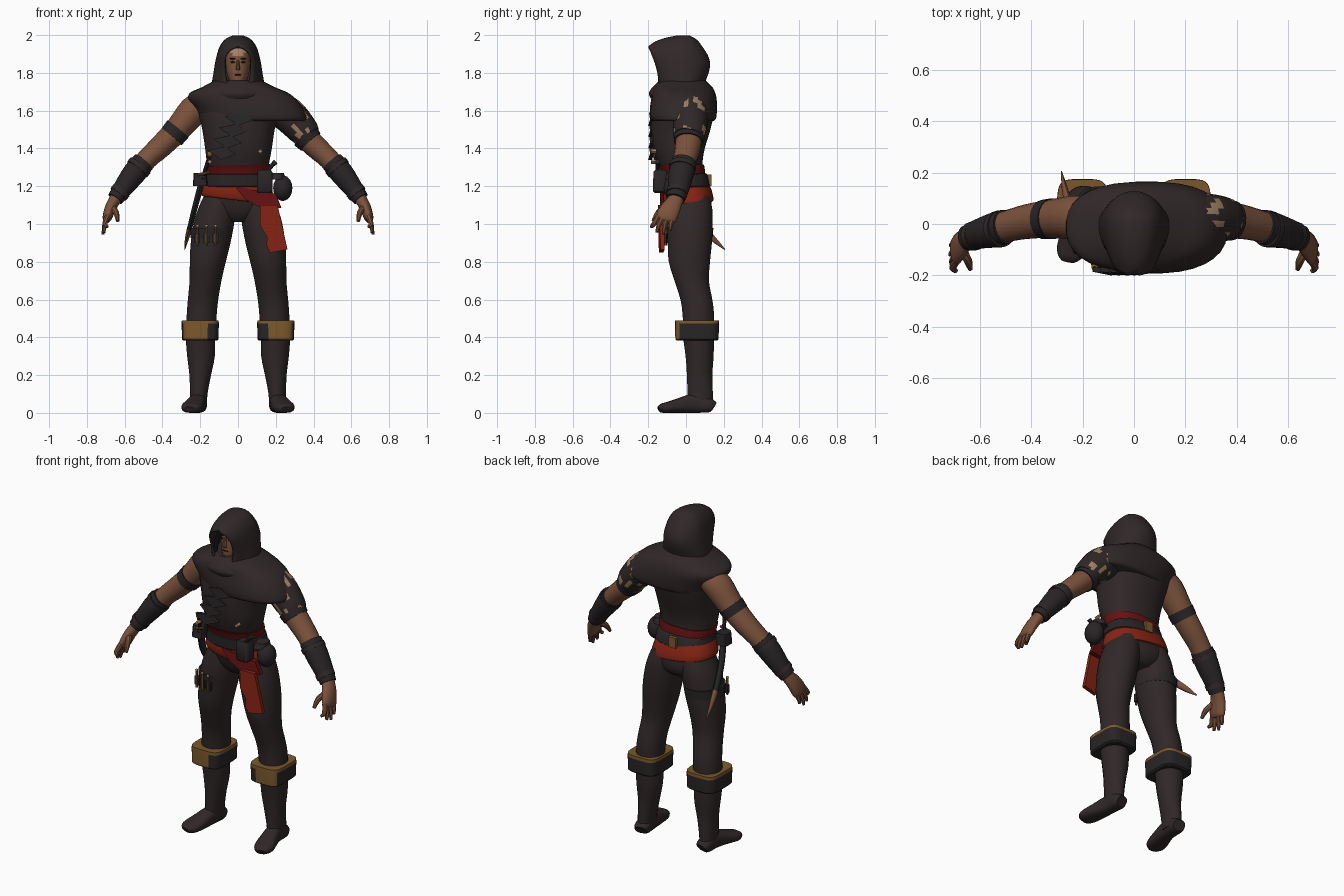
import bpy, bmesh, math
from mathutils import Vector

def mat(name, r, g, b):
    m = bpy.data.materials.new(name)
    m.diffuse_color = (r, g, b, 1)
    return m

CLOTH = mat("dark cloth", .030, .021, .021)
LEATHER = mat("dark leather", .022, .018, .019)
SKIN = mat("skin", .20, .085, .045)
RED = mat("red sash", .25, .018, .007)
DEEP = mat("deep red", .13, .006, .006)
GOLD = mat("old gold", .20, .10, .025)
TAN = mat("tan", .36, .22, .13)
HAIR = mat("dark hair", .014, .009, .008)

def finish(name, bm, mats, angle=40):
    bmesh.ops.recalc_face_normals(bm, faces=bm.faces)
    me = bpy.data.meshes.new(name)
    bm.to_mesh(me)
    bm.free()
    for m in mats:
        me.materials.append(m)
    ob = bpy.data.objects.new(name, me)
    bpy.context.collection.objects.link(ob)
    bpy.ops.object.select_all(action='DESELECT')
    ob.select_set(True)
    bpy.context.view_layer.objects.active = ob
    bpy.ops.object.shade_smooth_by_angle(angle=math.radians(angle))
    return ob

def smooth_rows(rows, k):
    """Catmull-Rom subdivision of the section list."""
    out = []
    for i in range(len(rows) - 1):
        p0, p1, p2, p3 = (rows[min(max(i + j, 0), len(rows) - 1)] for j in (-1, 0, 1, 2))
        for s in range(k):
            t = s / k
            out.append([.5 * (2*b + (c - a)*t + (2*a - 5*b + 4*c - d)*t*t + (3*b - a - 3*c + d)*t**3)
                        for a, b, c, d in zip(p0, p1, p2, p3)])
    return out + [list(rows[-1])]

def loft(name, rows, m, ref=None, n=20, e=2.0, k=3, tilt=0, side=1, rule=None, angle=40):
    """Rows are x, y, z, radius a, radius b; ref gives the b axis of rings along the path."""
    mats = m if isinstance(m, list) else [m]
    rows = smooth_rows(rows, k) if k > 1 else rows
    rows = [(side * r[0], *r[1:]) for r in rows]
    pts = [Vector(r[:3]) for r in rows]
    bm, rings = bmesh.new(), []
    for i, r in enumerate(rows):
        if ref:
            t = (pts[min(i + 1, len(pts) - 1)] - pts[max(i - 1, 0)]).normalized()
            v = Vector(ref)
            v = (v - t * v.dot(t)).normalized()
            u = t.cross(v)
        else:
            u, v = Vector((1, 0, 0)), Vector((0, 1, 0))
        ring = []
        for j in range(n):
            a = 2 * math.pi * (j + .5) / n
            c, s = math.cos(a), math.sin(a)
            p = pts[i] + u * math.copysign(abs(c)**(2/e), c) * r[3] + v * math.copysign(abs(s)**(2/e), s) * r[4]
            p.z += tilt * p.x
            ring.append(bm.verts.new(p))
        rings.append(ring)
    for a, b in zip(rings, rings[1:]):
        for j in range(n):
            bm.faces.new((a[j], a[(j+1) % n], b[(j+1) % n], b[j]))
    bm.faces.new(rings[0])
    bm.faces.new(rings[-1])
    if rule:
        bm.normal_update()
        for f in bm.faces:
            f.material_index = rule(f.calc_center_median())
    return finish(name, bm, mats, angle)

def spans(rows):
    """z, x min, x max, y front, y back -> loft rows."""
    return [((a + b)/2, (c + d)/2, z, (b - a)/2, (d - c)/2) for z, a, b, c, d in rows]

def plate(name, outline, depth, m):
    """Flat slab from front outline points, pushed back along y."""
    bm = bmesh.new()
    f = bm.faces.new([bm.verts.new(p) for p in outline])
    r = bmesh.ops.extrude_face_region(bm, geom=[f])
    bmesh.ops.translate(bm, vec=(0, depth, 0), verts=[v for v in r['geom'] if isinstance(v, bmesh.types.BMVert)])
    return finish(name, bm, [m], 20)

def blob(name, c, r, m, n=12):
    rows = [(c[0], c[1], c[2] - r[2]*math.cos(a), r[0]*math.sin(a), r[1]*math.sin(a))
            for a in [math.pi * (.04 + .92*i/8) for i in range(9)]]
    return loft(name, rows, m, n=n, k=1)

# torso and trousers seat
loft("tunic", spans([(1.24, -.15, .15, -.12, .095), (1.32, -.165, .165, -.15, .088), (1.4, -.175, .18, -.175, .1),
     (1.5, -.19, .195, -.185, .13), (1.6, -.21, .22, -.18, .15), (1.68, -.2, .2, -.15, .14),
     (1.75, -.09, .09, -.09, .09)]), CLOTH, n=28, e=2.4)
loft("trouser_seat", spans([(1.01, -.07, .07, -.04, .09), (1.05, -.14, .14, -.075, .13), (1.12, -.185, .185, -.1, .135),
     (1.2, -.17, .17, -.115, .115), (1.27, -.155, .155, -.12, .095)]), CLOTH, n=28, e=2.3)

# shoulder mantle, longer over one shoulder
loft("mantle", spans([(1.545, -.19, .355, -.175, .145), (1.56, -.2, .365, -.19, .16), (1.61, -.225, .345, -.192, .165),
     (1.66, -.262, .31, -.185, .163), (1.695, -.255, .265, -.18, .155), (1.725, -.19, .195, -.175, .14),
     (1.76, -.125, .125, -.14, .105)]), CLOTH, n=32, e=2.4)
loft("mantle_fold", spans([(1.665, -.16, .17, -.188, .1), (1.69, -.17, .18, -.198, .1), (1.715, -.155, .16, -.186, .1),
     (1.735, -.13, .13, -.165, .09)]), CLOTH, n=28)

# hood: rings left open at the front; z, half width, rim y, back y, opening angle
def hood():
    rows = [(1.69, .15, -.165, .14, .12), (1.72, .138, -.15, .105, .38), (1.76, .137, -.148, .105, .5),
            (1.80, .13, -.152, .12, .6), (1.85, .122, -.165, .128, .68), (1.89, .113, -.18, .117, .68),
            (1.92, .105, -.192, .1, .5), (1.937, .098, -.2, .088, .22), (1.948, .092, -.19, .08, .001),
            (1.968, .078, -.16, .065, .001), (1.985, .058, -.11, .045, .001), (1.997, .03, -.055, .02, .001)]
    bm, rings, n = bmesh.new(), [], 28
    for z, rx, yf, yb, a in smooth_rows(rows, 2):
        a, ring = max(a, .001), []
        for j in range(n + 1):
            t = a + (2*math.pi - 2*a) * j / n
            c = math.cos(t)
            y = (yf / math.cos(a)) * c if c > 0 else -yb * c
            ring.append(bm.verts.new((rx * math.sin(t), y, z)))
        rings.append(ring)
    for a, b in zip(rings, rings[1:]):
        for j in range(n):
            bm.faces.new((a[j], a[j+1], b[j+1], b[j]))
    bm.faces.new(rings[-1])
    bmesh.ops.remove_doubles(bm, verts=bm.verts, dist=.0008)
    ob = finish("hood", bm, [CLOTH], 60)
    mod = ob.modifiers.new("thickness", 'SOLIDIFY')
    mod.thickness = .012
hood()

# head: skin in front, hair behind, pale brow
loft("head", spans([(1.735, -.028, .028, -.115, .0), (1.75, -.042, .042, -.122, .03), (1.79, -.058, .058, -.124, .05),
     (1.84, -.067, .067, -.122, .07), (1.89, -.068, .068, -.118, .075), (1.93, -.058, .058, -.1, .06),
     (1.955, -.03, .03, -.06, .02)]), [SKIN, HAIR, TAN], n=24, e=2.2,
     rule=lambda c: 1 if c.y > -.055 or c.z > 1.925 else 2 if c.z > 1.892 and abs(c.x) < .035 else 0)
loft("neck", [(0, 0, 1.66, .055, .06), (0, -.01, 1.78, .05, .055)], SKIN)
loft("nose", [(0, -.12, 1.868, .006, .006), (0, -.13, 1.83, .011, .014), (0, -.128, 1.815, .012, .01)], SKIN, n=8)
blob("mouth", (0, -.122, 1.79), (.02, .005, .004), HAIR)
blob("chin_beard", (0, -.112, 1.748), (.022, .012, .012), HAIR)
for s in (-1, 1):
    blob("eye", (s*.027, -.116, 1.857), (.013, .005, .005), HAIR)
    blob("eyebrow", (s*.028, -.115, 1.875), (.018, .006, .004), HAIR)
    loft("hair_lock", [(.066, -.06, 1.92, .01, .03), (.08, -.09, 1.84, .014, .03), (.082, -.11, 1.75, .012, .02),
         (.08, -.125, 1.71, .004, .006)], HAIR, n=8, side=s)

# arms, hands and bracers
Y = (0, 1, 0)
for s in (-1, 1):
    loft("arm", [(.18, .03, 1.635, .07, .08), (.235, .025, 1.6, .08, .085), (.325, .02, 1.495, .068, .075),
         (.41, .01, 1.41, .062, .068), (.48, -.005, 1.345, .056, .062), (.55, -.025, 1.265, .055, .058),
         (.61, -.04, 1.185, .043, .048), (.65, -.055, 1.13, .033, .042), (.675, -.08, 1.085, .03, .052),
         (.692, -.105, 1.035, .025, .056), (.697, -.112, 1.015, .014, .045)], SKIN, ref=Y, side=s)
    loft("bracer", [(.5, -.01, 1.328, .061, .067), (.55, -.025, 1.268, .063, .067), (.61, -.04, 1.188, .052, .057),
         (.65, -.055, 1.133, .043, .05)], LEATHER, ref=Y, side=s)
    for (x, y, z, r) in ((.525, -.018, 1.3, .068), (.625, -.045, 1.168, .053)):
        loft("bracer_strap", [(x - .008, y, z + .01, r, r + .004), (x + .008, y - .004, z - .01, r, r + .003)],
             CLOTH, ref=Y, side=s, k=1)
    for i, tip in enumerate(((.69, -.185, .985), (.71, -.155, .955), (.715, -.12, .945), (.71, -.085, .965))):
        y0 = -.145 + i * .026
        loft("finger", [(.69, y0, 1.045, .015, .015), (.705, (y0 + tip[1])/2 - .005, 1.0, .014, .014),
             (*tip, .008, .008)], SKIN, ref=Y, n=8, side=s)
    loft("thumb", [(.668, -.1, 1.09, .018, .02), (.645, -.145, 1.06, .016, .017), (.637, -.175, 1.015, .009, .009)],
         SKIN, ref=Y, n=8, side=s)
loft("arm_band", [(.318, .02, 1.503, .073, .08), (.352, .017, 1.462, .07, .077)], LEATHER, ref=Y, side=-1, k=1)
loft("torn_sleeve", [(.2, .03, 1.62, .09, .09), (.27, .025, 1.575, .094, .095), (.34, .02, 1.5, .084, .088),
     (.365, .015, 1.465, .074, .08)], [CLOTH, TAN], ref=Y, k=4, n=24,
     rule=lambda c: int(c.x > .25 and math.sin(c.x*95 + c.z*40) + math.sin(c.y*75 + c.z*55) > .85))
loft("sleeve_band", [(.355, .017, 1.468, .077, .084), (.385, .013, 1.435, .07, .077)], LEATHER, ref=Y, k=1)

# legs, boots and cuffs
for s in (-1, 1):
    loft("trouser_leg", [(.095, .02, 1.15, .085, .105), (.112, .022, 1.08, .1, .118), (.128, .02, 1.0, .108, .122),
         (.145, .02, .9, .106, .118), (.16, .018, .8, .096, .11), (.172, .03, .7, .085, .092), (.185, .055, .6, .081, .085),
         (.192, .065, .52, .08, .084), (.198, .068, .4, .078, .08)], CLOTH, side=s, n=24)
    loft("boot_shaft", [(.2, .065, .42, .08, .085), (.196, .072, .3, .074, .075), (.2, .072, .2, .058, .068),
         (.208, .075, .1, .047, .068), (.21, .075, .03, .046, .068)], CLOTH, side=s)
    loft("boot_foot", [(.207, .143, .03, .03, .036), (.21, .12, .04, .04, .045), (.215, .04, .05, .05, .045),
         (.228, -.03, .04, .04, .052), (.243, -.09, .03, .03, .057), (.252, -.125, .025, .025, .047),
         (.256, -.142, .018, .016, .028)], CLOTH, ref=(1, 0, 0), side=s, e=2.6)
    loft("boot_cuff", [(.2, .058, .382, .088, .105), (.2, .058, .39, .097, .115), (.2, .058, .472, .099, .117),
         (.2, .058, .49, .098, .116), (.2, .058, .488, .082, .09)], [LEATHER, GOLD], side=s, n=24, e=4.5, k=1,
         rule=lambda c: int(c.z > .474 or (c.y < -.035 and abs(c.x) > .168)), angle=30)

# sash and belt
loft("upper_sash", spans([(1.25, -.16, .16, -.128, .105), (1.29, -.168, .168, -.14, .1), (1.312, -.17, .17, -.152, .096)]),
     DEEP, n=28, e=2.4, k=2, tilt=.03)
loft("belt", spans([(1.195, -.176, .176, -.13, .122), (1.2, -.181, .181, -.135, .126), (1.262, -.17, .17, -.138, .114),
     (1.267, -.163, .163, -.13, .108)]), LEATHER, n=28, e=2.4, k=1)
loft("lower_sash", spans([(1.125, -.19, .19, -.115, .142), (1.135, -.198, .198, -.122, .146), (1.18, -.188, .188, -.13, .135),
     (1.215, -.176, .176, -.125, .12)]), RED, n=28, e=2.4, k=2, tilt=-.12)
plate("back_buckle", [(-.025, .115, 1.2), (.025, .115, 1.2), (.025, .115, 1.262), (-.025, .115, 1.262)], .02, GOLD)
plate("sash_drape", [(-.02, -.137, 1.2), (.04, -.137, 1.13), (.12, -.137, 1.085), (.23, -.115, 1.085), (.2, -.12, 1.16)], .03, DEEP)
plate("sash_tail", [(.115, -.148, 1.1), (.21, -.142, 1.1), (.232, -.138, 1.0), (.262, -.135, .865), (.17, -.142, .848),
      (.15, -.146, .89), (.155, -.146, .93), (.118, -.148, .99)], .022, RED)

# pouches
loft("belt_pouch", [(.14, -.135, 1.165, .034, .033), (.142, -.135, 1.175, .042, .04), (.142, -.135, 1.275, .04, .038),
     (.142, -.135, 1.285, .032, .03)], LEATHER, n=16, e=5, k=1)
blob("side_pouch", (.237, -.06, 1.19), (.052, .06, .068), LEATHER, 16)
loft("pouch_flap", [(.205, -.06, 1.235, .045, .055), (.21, -.06, 1.27, .035, .045)], CLOTH, n=12)
loft("hidden_knife", [(.15, -.15, 1.27, .01, .01), (.18, -.15, 1.31, .012, .012), (.2, -.15, 1.33, .016, .012)],
     LEATHER, ref=Y, n=8)
loft("hip_pouch", [(-.2, -.08, 1.2, .04, .04), (-.2, -.08, 1.27, .035, .035)], LEATHER, n=12, e=4)

# side sword in its scabbard
loft("scabbard", [(-.185, -.1, 1.25, .017, .022), (-.225, -.02, 1.1, .016, .022), (-.255, .08, .98, .014, .02)],
     LEATHER, ref=Y, n=10)
loft("scabbard_tip", [(-.255, .08, .98, .015, .021), (-.27, .14, .925, .011, .016), (-.282, .205, .865, .002, .003)],
     SKIN, ref=Y, n=10)
loft("sword_grip", [(-.185, -.1, 1.25, .011, .011), (-.15, -.165, 1.36, .012, .012)], LEATHER, ref=Y, n=8)
blob("sword_pommel", (-.15, -.167, 1.37), (.016, .016, .016), GOLD)
loft("sword_guard", [(-.215, -.12, 1.26, .008, .008), (-.15, -.12, 1.275, .008, .008)], GOLD, ref=Y, n=8)

# thigh harness with throwing knives
loft("thigh_strap", [(.143, .02, .925, .11, .122), (.14, .02, .98, .113, .126)], LEATHER, side=-1, k=1, n=24)
for i in range(3):
    x = -.215 + i*.048
    y = -.083 - i*.014
    loft("throwing_knife", [(x, y - .01, .885, .007, .006), (x, y - .01, .985, .006, .006)], GOLD, n=6, k=1)
    blob("knife_ring", (x, y - .01, .99), (.009, .007, .008), TAN, 8)
    plate("knife_sheath", [(x - .015, y - .009, .9), (x + .015, y - .013, .9), (x + .015, y - .013, .95), (x - .015, y - .009, .95)], .02, LEATHER)

# layered leather flaps down the chest
for i in range(4):
    x, z = -.09 + i*.03, 1.36 + i*.06
    plate("chest_flap", [(x - .07, -.186, z + .03), (x + .02, -.196, z + .05), (x + .08, -.19, z + .01), (x, -.2, z - .02)], .02, LEATHER)
for x, z in ((.1, 1.6), (.118, 1.385), (-.15, 1.33)):
    plate("chest_stud", [(x - .012, -.186, z), (x, -.186, z - .012), (x + .012, -.186, z), (x, -.186, z + .012)], .03, TAN)
